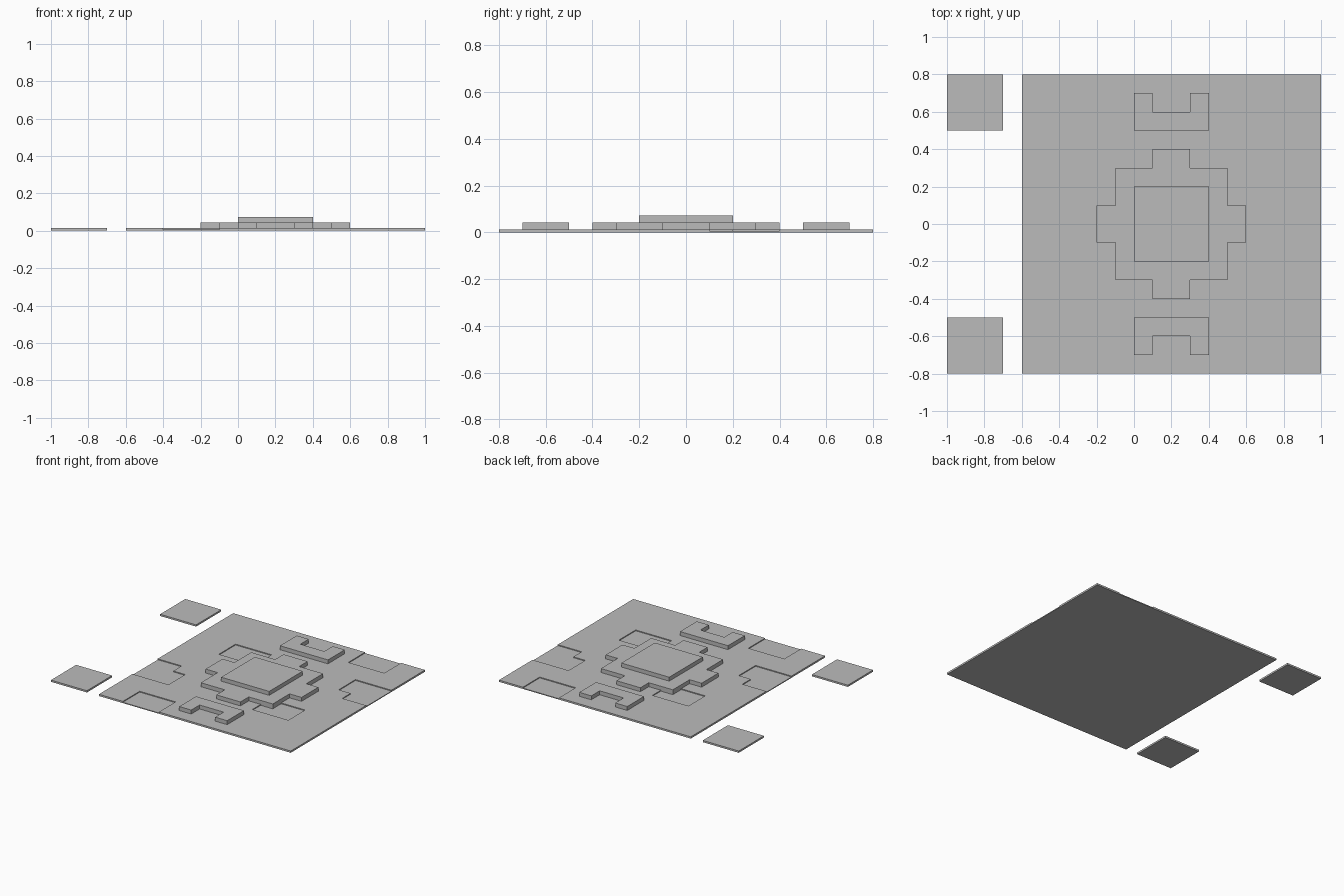
import bpy, bmesh

if "Cube" in bpy.data.objects:
    bpy.data.objects.remove(bpy.data.objects["Cube"], do_unlink=True)

CX = 0.2                                  # middle of the main plate
FLOOR, PLATE, STEP, TOP = 0.0065, 0.0133, 0.0433, 0.0733

grey = bpy.data.materials.new("plain_grey")
grey.use_nodes = True
grey.diffuse_color = (0.5, 0.5, 0.5, 1)
grey.node_tree.nodes["Principled BSDF"].inputs["Base Color"].default_value = (0.5, 0.5, 0.5, 1)


def rect(x0, x1, y0, y1):
    return [(x0, y0), (x1, y0), (x1, y1), (x0, y1)]


def half_turn(outline):
    return [(-x, -y) for x, y in outline]


def slab(name, outlines, z0, z1, cx=CX):
    """Extrude one or more flat outlines into a single object."""
    bm = bmesh.new()
    for outline in outlines:
        face = bm.faces.new([bm.verts.new((x + cx, y, z0)) for x, y in outline])
        ext = bmesh.ops.extrude_face_region(bm, geom=[face], use_keep_orig=True)
        moved = [g for g in ext["geom"] if isinstance(g, bmesh.types.BMVert)]
        bmesh.ops.translate(bm, vec=(0, 0, z1 - z0), verts=moved)
    bmesh.ops.recalc_face_normals(bm, faces=bm.faces)
    mesh = bpy.data.meshes.new(name)
    bm.to_mesh(mesh)
    bm.free()
    mesh.materials.append(grey)
    ob = bpy.data.objects.new(name, mesh)
    bpy.context.collection.objects.link(ob)
    return ob


# Main plate with shallow recesses, repeated by a half turn
plate = slab("main_plate", [rect(-0.8, 0.8, -0.8, 0.8)], 0, PLATE)
edge_notch = rect(0.3, 0.6, 0.6, 0.9)
side_notch = [(0.6, 0.1), (0.9, 0.1), (0.9, 0.4), (0.5, 0.4), (0.5, 0.2), (0.6, 0.2)]
inner_pocket = rect(0.2, 0.5, -0.4, -0.2)
recesses = [edge_notch, side_notch, inner_pocket]
cutter = slab("recess_cutter", recesses + [half_turn(r) for r in recesses], FLOOR, 0.1)
cutter.hide_render = True
cut = plate.modifiers.new("recesses", "BOOLEAN")
cut.operation, cut.solver, cut.object = "DIFFERENCE", "EXACT", cutter
bpy.context.view_layer.objects.active = plate
bpy.ops.object.modifier_apply(modifier=cut.name)
bpy.data.objects.remove(cutter, do_unlink=True)

# Stepped central platform
quarter = [(0.4, 0.1), (0.3, 0.1), (0.3, 0.3), (0.1, 0.3), (0.1, 0.4)]
left_side = [(-x, y) for x, y in reversed(quarter)]
upper = quarter + left_side
slab("central_platform", [upper + half_turn(upper)], FLOOR / 2, STEP)
slab("raised_square", [rect(-0.2, 0.2, -0.2, 0.2)], STEP - 0.005, TOP)

# U-shaped blocks at the back and front
u_block = [(-0.2, 0.5), (0.2, 0.5), (0.2, 0.7), (0.1, 0.7),
           (0.1, 0.6), (-0.1, 0.6), (-0.1, 0.7), (-0.2, 0.7)]
slab("back_u_block", [u_block], FLOOR / 2, STEP)
slab("front_u_block", [half_turn(u_block)], FLOOR / 2, STEP)

# Loose square tiles beside the plate
for name, y in (("back_tile", 0.5), ("front_tile", -0.8)):
    slab(name, [rect(-1, -0.7, y, y + 0.3)], 0, PLATE, cx=0)
